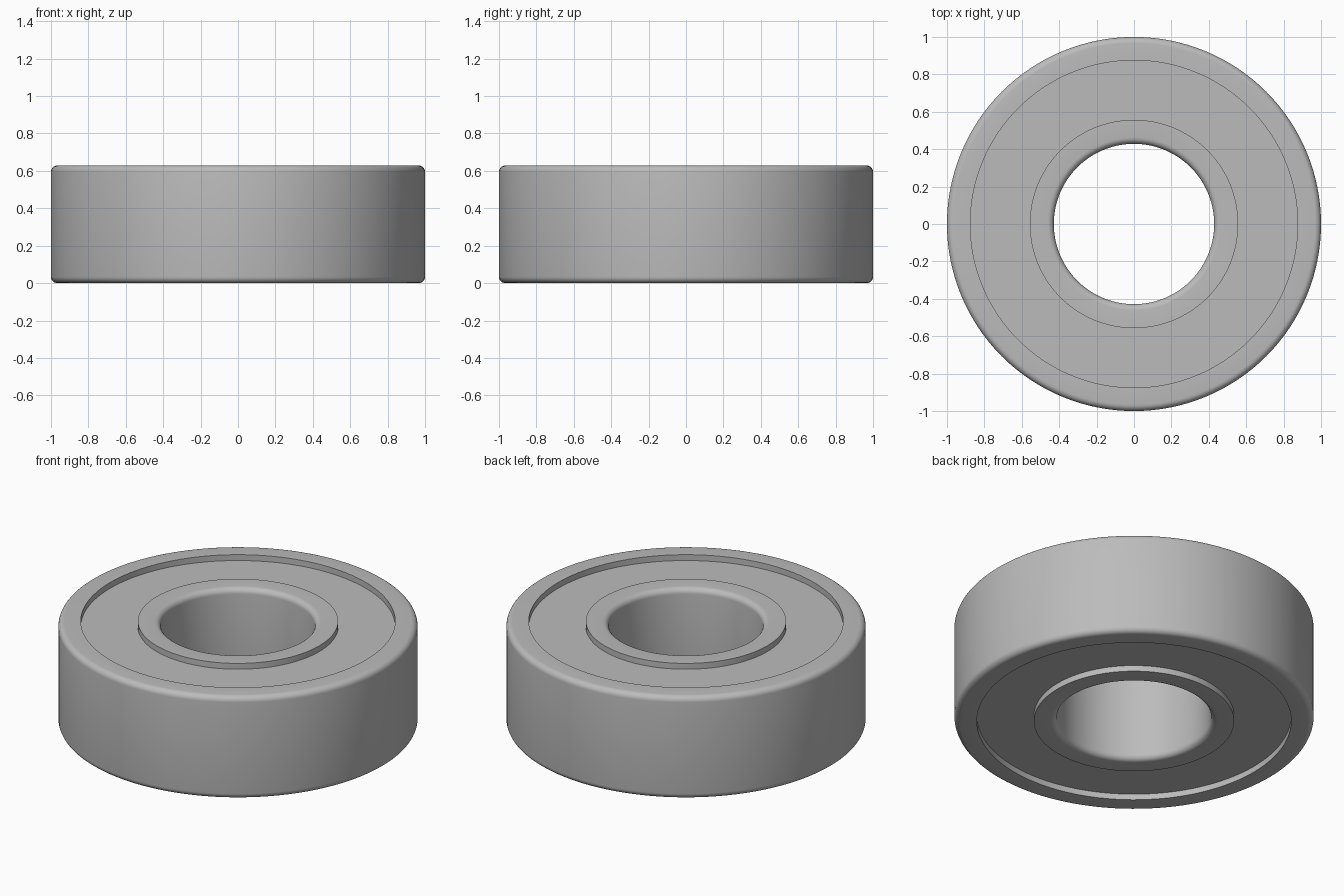
import bpy, bmesh, math

if "Cube" in bpy.data.objects:
    bpy.data.objects.remove(bpy.data.objects["Cube"])

H, OUTER, BORE = 0.6286, 1.0, 0.4286     # overall height, outer and bore radius
LIP, HUB = 0.875, 0.557                  # radii where the shields meet the rings
DEPTH, FILLET = 0.036, 0.034             # shield recess, rounded edge radius
SEG = 128

steel = bpy.data.materials.new("steel grey")
steel.diffuse_color = (0.5, 0.5, 0.5, 1)
steel.use_nodes = True
steel.node_tree.nodes["Principled BSDF"].inputs["Base Color"].default_value = steel.diffuse_color


def fillet(r, z, sr, sz, steps=6):
    """Quarter round at a corner, running from the flat face to the wall."""
    cr, cz = r - sr * FILLET, z - sz * FILLET
    angles = [math.pi / 2 * i / steps for i in range(steps + 1)]
    return [(cr + sr * FILLET * math.sin(a), cz + sz * FILLET * math.cos(a)) for a in angles]


def lathe(name, profile):
    """Revolve an (r, z) profile around the z axis."""
    bm = bmesh.new()
    rings = [[bm.verts.new((r * math.cos(2 * math.pi * k / SEG),
                            r * math.sin(2 * math.pi * k / SEG), z))
              for k in range(SEG)] for r, z in profile]
    for a, b in zip(rings, rings[1:]):
        for k in range(SEG):
            n = (k + 1) % SEG
            bm.faces.new((a[k], b[k], b[n], a[n]))
    me = bpy.data.meshes.new(name)
    bm.to_mesh(me)
    bm.free()
    me.materials.append(steel)
    ob = bpy.data.objects.new(name, me)
    bpy.context.collection.objects.link(ob)
    bpy.ops.object.select_all(action='DESELECT')
    ob.select_set(True)
    bpy.context.view_layer.objects.active = ob
    bpy.ops.object.shade_smooth_by_angle(angle=math.radians(30))


def ring_profile(edge, wall, side):
    """Recess wall, flat rim, rounded corner and main wall, top to bottom."""
    top = [(edge, H - DEPTH), (edge, H)] + fillet(wall, H, side, 1)
    bottom = fillet(wall, 0, side, -1)[::-1] + [(edge, 0), (edge, DEPTH)]
    return top + bottom


# Outer race and inner race
lathe("outer_ring", ring_profile(LIP, OUTER, 1)[::-1])
lathe("inner_ring", ring_profile(HUB, BORE, -1))

# Recessed shields closing the gap on both faces
lathe("top_shield", [(LIP, H - DEPTH), (HUB, H - DEPTH)])
lathe("bottom_shield", [(HUB, DEPTH), (LIP, DEPTH)])
